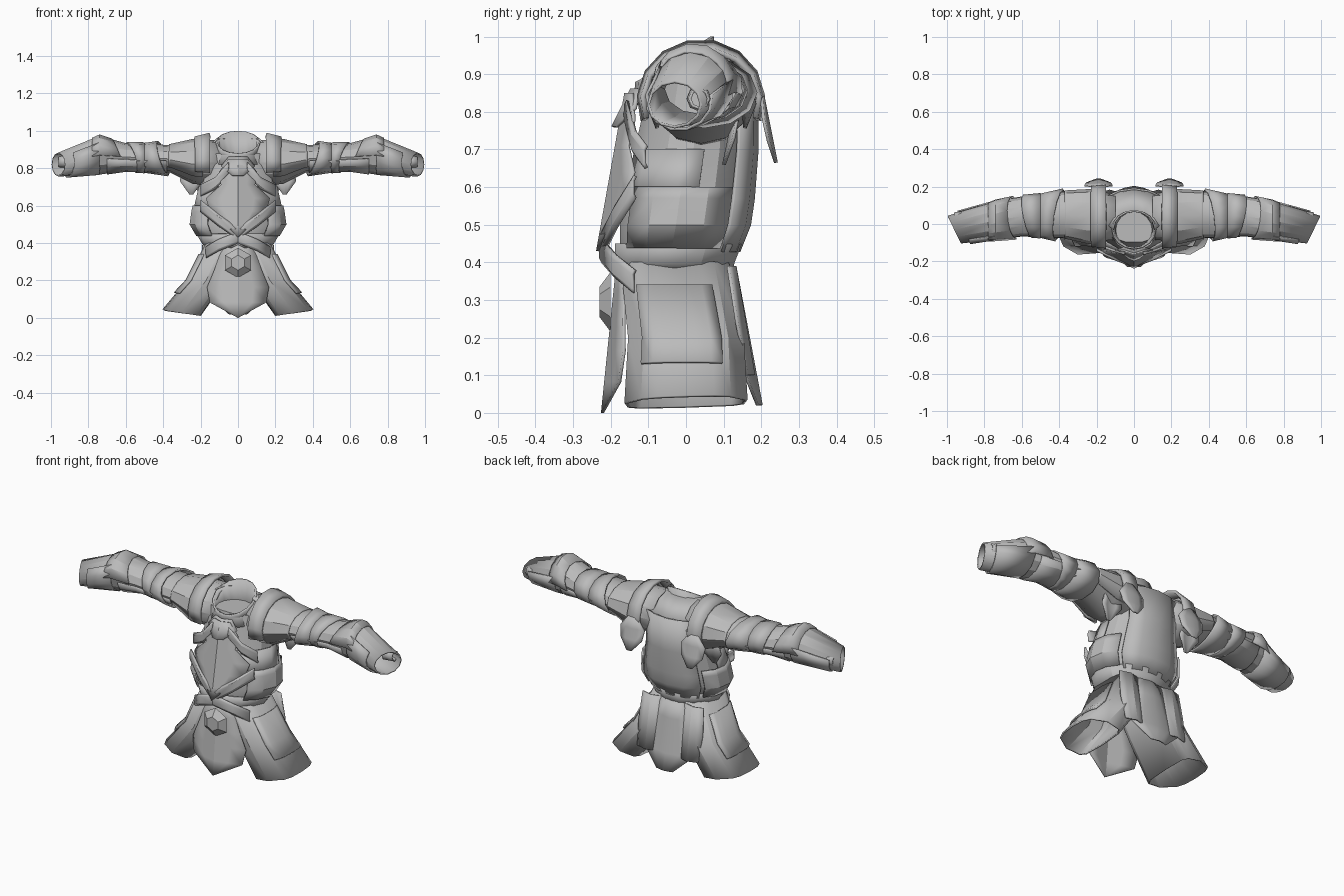
import bpy, bmesh
from math import cos, sin, radians, copysign
from mathutils import Vector

cube = bpy.data.objects.get("Cube")
if cube:
    bpy.data.objects.remove(cube, do_unlink=True)

GREY = (0.5, 0.5, 0.5, 1)
material = bpy.data.materials.new("plain grey")
material.use_nodes = True
material.diffuse_color = GREY
material.node_tree.nodes["Principled BSDF"].inputs["Base Color"].default_value = GREY

# guide stations: position along the limb, then centre and radius vectors across it
# arms run along x with sections in (y, z); body and skirt run along z with sections in (x, y)
ARM = [(0.1, 0.04, 0.83, 0.12, 0.12), (0.24, 0.04, 0.83, 0.13, 0.11),
       (0.36, 0.05, 0.85, 0.12, 0.07), (0.6, 0.04, 0.86, 0.1, 0.07),
       (0.74, 0.02, 0.87, 0.1, 0.1), (0.96, -0.03, 0.82, 0.07, 0.06)]
BODY = [(0.3, 0, -0.02, 0.1, 0.12), (0.4, 0, -0.03, 0.18, 0.15),
        (0.5, 0, -0.01, 0.24, 0.17), (0.57, 0, 0, 0.23, 0.17),
        (0.7, 0, 0.02, 0.2, 0.16), (0.88, 0, 0.04, 0.2, 0.14)]
SKIRT = [(0.4, 0.08, -0.03, 0.09, 0.14), (0.2, 0.17, 0, 0.1, 0.15),
         (0.03, 0.3, 0, 0.1, 0.16)]


def sample(stations, t):
    """Section of a guide at position t, interpolated between its stations."""
    for a, b in zip(stations, stations[1:]):
        f = (t - a[0]) / (b[0] - a[0])
        if -0.001 <= f <= 1.001:
            return [p + (q - p) * f for p, q in zip(a[1:], b[1:])]
    return stations[-1][1:]


def finish(name, bm, thick=0, pair=False):
    bmesh.ops.recalc_face_normals(bm, faces=bm.faces)
    mesh = bpy.data.meshes.new(name)
    bm.to_mesh(mesh)
    bm.free()
    mesh.materials.append(material)
    ob = bpy.data.objects.new(name, mesh)
    bpy.context.collection.objects.link(ob)
    bpy.ops.object.select_all(action='DESELECT')
    ob.select_set(True)
    bpy.context.view_layer.objects.active = ob
    bpy.ops.object.shade_smooth_by_angle(angle=radians(25))
    if thick:
        solid = ob.modifiers.new("thickness", 'SOLIDIFY')
        solid.thickness, solid.offset = thick, 0
    if pair:
        mirror = ob.modifiers.new("mirror", 'MIRROR')
        mirror.use_mirror_merge = False


def surface(name, rows, closed=False, capped=False, **options):
    """Skin through equal-length rows of points."""
    bm = bmesh.new()
    verts = [[bm.verts.new(p) for p in row] for row in rows]
    for a, b in zip(verts, verts[1:]):
        for i in range(len(a) if closed else len(a) - 1):
            j = (i + 1) % len(a)
            bm.faces.new((a[i], a[j], b[j], b[i]))
    if capped:
        bm.faces.new(verts[0])
        bm.faces.new(verts[-1])
    bmesh.ops.remove_doubles(bm, verts=bm.verts, dist=0.001)
    finish(name, bm, **options)


def wrap(name, guide, start, end, gap=0, flare=0, arc=(0, 360), sides=12,
         square=1, pinch=0, slope=(0, 0), **options):
    """Sleeve or partial shell held off a guide by a gap, widening and sloping to its end."""
    stops = [s[0] for s in guide if min(start, end) < s[0] < max(start, end)]
    stops = [start] + sorted(stops, reverse=end < start) + [end]
    closed = arc[1] - arc[0] == 360
    rows = []
    for t in stops:
        cu, cv, ru, rv = sample(guide, t)
        grow = gap + flare * (t - start) / (end - start)
        row = []
        for i in range(sides if closed else sides + 1):
            a = radians(arc[0] + (arc[1] - arc[0]) * i / sides)
            u = (ru + grow) * copysign(abs(cos(a)) ** square, cos(a))
            v = (rv + grow) * copysign(abs(sin(a)) ** square, sin(a))
            v *= 1 - pinch * max(0, cos(a))
            along = t + (slope[0] * u + slope[1] * v if t == end else 0)
            across = (cu + u, cv + v)
            row.append((along, *across) if guide is ARM else (*across, along))
        rows.append(row)
    surface(name, rows, closed=closed, **options)


def panel(name, top, bottom, widths, ridge=0.2, x=0, **options):
    """Ridged plate between two (y, z) points; half widths are spaced evenly down it."""
    rows = []
    for i, w in enumerate(widths):
        y, z = Vector(top).lerp(Vector(bottom), i / (len(widths) - 1))
        rows.append([(x + w * s, y + abs(w * s) * ridge, z) for s in (-1, -0.5, 0, 0.5, 1)])
    surface(name, rows, thick=0.008, **options)


def band(name, path, width=0.06):
    """Raised strip that follows a path, widened along z."""
    rows = [[Vector(p) + Vector((0, abs(h) * 0.03, h * width)) for p in path]
            for h in (-0.5, -0.3, 0.3, 0.5)]
    surface(name, rows, thick=0.01, pair=True)


# body and its shells
wrap("torso", BODY, 0.3, 0.88, sides=14, capped=True)
wrap("belt", BODY, 0.37, 0.45, gap=0.008, sides=14, thick=0.01)
wrap("back_plate", BODY, 0.43, 0.88, gap=0.008, arc=(45, 135), sides=4, thick=0.01)
wrap("waist_guard", BODY, 0.44, 0.6, gap=0.015, arc=(-50, 40), sides=4, thick=0.01, pair=True)
wrap("rib_guard", BODY, 0.57, 0.7, gap=0.008, arc=(-65, 10), sides=4, thick=0.01, pair=True)

# collar, high at the back and low at the front, with the yoke sloping down from it
NECK = [(0.82, 0, -0.03, 0.12, 0.11), (0.87, 0, -0.03, 0.1, 0.1), (0.94, 0, -0.03, 0.115, 0.1)]
YOKE = [(0.96, 0, -0.03, 0.11, 0.1), (0.87, 0, 0.04, 0.2, 0.15)]
wrap("collar", NECK, 0.82, 0.94, sides=16, slope=(0, 0.6), thick=0.01)
wrap("yoke", YOKE, 0.96, 0.87, arc=(0, 180), sides=6, thick=0.008)

# front armour
panel("breast_plate", (-0.16, 0.85), (-0.235, 0.43), [0.05, 0.1, 0.09, 0.17, 0.15, 0.07, 0],
      ridge=0.35)
panel("throat_plate", (-0.145, 0.86), (-0.195, 0.76), [0.05, 0.09, 0.03], ridge=0.4)
band("chest_chevron", [(0, -0.235, 0.45), (0.1, -0.2, 0.52), (0.2, -0.15, 0.6)])
band("hip_chevron", [(0, -0.235, 0.43), (0.1, -0.2, 0.39), (0.17, -0.15, 0.35)])
band("collar_strap", [(0.05, -0.17, 0.8), (0.12, -0.15, 0.72), (0.2, -0.12, 0.68)])

# skirt
wrap("skirt_side", SKIRT, 0.4, 0.03, square=0.4, pinch=0.45, slope=(0.14, 0.03),
     thick=0.008, pair=True)
wrap("thigh_plate", SKIRT, 0.34, 0.12, gap=0.008, arc=(-60, 45), sides=5, square=0.4,
     pinch=0.45, slope=(0.14, 0), thick=0.008, pair=True)
panel("front_flap", (-0.18, 0.41), (-0.222, 0), [0.06, 0.1, 0.13, 0.165, 0.15, 0], ridge=0.25)
panel("back_flap", (0.13, 0.39), (0.2, 0.02), [0.07, 0.1, 0.13, 0.15, 0.05], ridge=-0.2)
panel("rear_tasset", (0.13, 0.39), (0.18, 0.1), [0.06, 0.07, 0.06], ridge=-0.3, x=0.13, pair=True)

# hexagonal buckle
bm = bmesh.new()
bmesh.ops.create_cone(bm, cap_ends=True, segments=6, radius1=0.08, radius2=0.04, depth=0.03)
for v in bm.verts:
    x, y, z = v.co
    v.co = (x, -0.215 - z, 0.295 + y)
finish("buckle", bm)

# shoulders
wrap("shoulder_ridge", ARM, 0.15, 0.23, gap=0.04, flare=-0.015, arc=(-20, 200), sides=9,
     thick=0.015, pair=True)
wrap("shoulder_pad", ARM, 0.19, 0.37, gap=0.015, flare=-0.01, arc=(-35, 215), sides=8,
     thick=0.01, pair=True)
panel("shoulder_blade_fin", (0.205, 0.84), (0.24, 0.665), [0.03, 0.075, 0.065, 0.015],
      ridge=-0.15, x=0.19, pair=True)
panel("armpit_plate", (0.13, 0.8), (0.1, 0.66), [0.05, 0.06, 0.01], x=0.25, pair=True)

# arms and their layered bands
wrap("arm", ARM, 0.1, 0.96, slope=(0.5, 0), thick=0.008, pair=True)
wrap("upper_arm_band", ARM, 0.5, 0.4, gap=0.005, flare=0.015, slope=(-0.15, 0.3),
     thick=0.01, pair=True)
wrap("elbow_band", ARM, 0.5, 0.57, gap=0.008, slope=(0.2, 0.3), thick=0.01, pair=True)
wrap("bracer_top", ARM, 0.78, 0.64, gap=0.006, flare=0.008, arc=(-10, 180), sides=7,
     slope=(0.1, 0.4), thick=0.008, pair=True)
wrap("bracer_under", ARM, 0.38, 0.7, gap=0.005, arc=(190, 350), sides=6, thick=0.008, pair=True)
wrap("gauntlet", ARM, 0.74, 0.91, gap=0.005, flare=0.005, arc=(140, 370), sides=8,
     slope=(0.4, 0), thick=0.008, pair=True)

# small cuff behind each wrist
bm = bmesh.new()
bmesh.ops.create_cone(bm, segments=8, radius1=0.03, radius2=0.025, depth=0.06)
for v in bm.verts:
    x, y, z = v.co
    v.co = (0.93 + z, 0.035 + x, 0.835 + y)
finish("wrist_cuff", bm, thick=0.008, pair=True)
